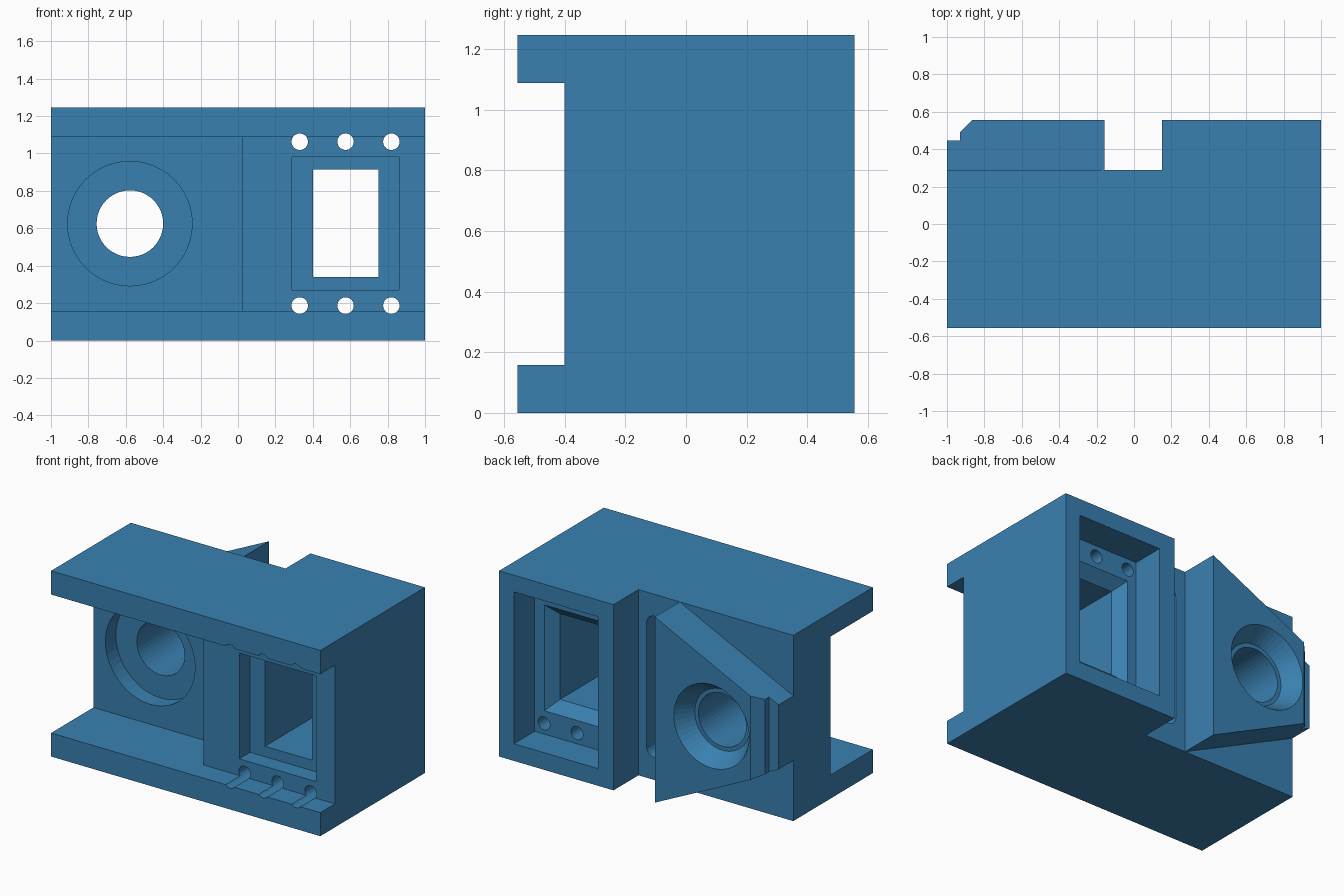
import bpy, bmesh, math

if "Cube" in bpy.data.objects:
    bpy.data.objects.remove(bpy.data.objects["Cube"])

H = 1.247            # overall height
MID = 0.625          # height of the symmetry plane


def finish(bm, name):
    bmesh.ops.recalc_face_normals(bm, faces=bm.faces)
    mesh = bpy.data.meshes.new(name)
    bm.to_mesh(mesh)
    bm.free()
    obj = bpy.data.objects.new(name, mesh)
    bpy.context.collection.objects.link(obj)
    return obj


def loft(name, low, high):
    """Closed solid between two matching rings of points."""
    bm = bmesh.new()
    a = [bm.verts.new(p) for p in low]
    b = [bm.verts.new(p) for p in high]
    n = len(a)
    bm.faces.new(a)
    bm.faces.new(b)
    for i in range(n):
        j = (i + 1) % n
        bm.faces.new((a[i], a[j], b[j], b[i]))
    return finish(bm, name)


def box(name, x0, x1, y0, y1, z0, z1, grow=0.0):
    """Box along y; grow widens the y1 end into a funnel."""
    def ring(y, g):
        return [(x0 - g, y, z0 - g), (x1 + g, y, z0 - g),
                (x1 + g, y, z1 + g), (x0 - g, y, z1 + g)]
    return loft(name, ring(y0, 0), ring(y1, grow))


def round_y(name, x, z, y0, y1, r0, r1=None, sides=48):
    """Cylinder or cone along y, radius r0 at y0 and r1 at y1."""
    r1 = r0 if r1 is None else r1

    def ring(y, r):
        return [(x + r * math.cos(t), y, z + r * math.sin(t))
                for t in (2 * math.pi * i / sides for i in range(sides))]
    return loft(name, ring(y0, r0), ring(y1, r1))


def combine(obj, tool, operation='DIFFERENCE'):
    mod = obj.modifiers.new(operation.lower(), 'BOOLEAN')
    mod.operation = operation
    mod.solver = 'EXACT'
    mod.object = tool
    bpy.context.view_layer.objects.active = obj
    bpy.ops.object.modifier_apply(modifier=mod.name)
    bpy.data.objects.remove(tool)


# Main block with a stepped back
plan = [(-1, -.555), (1, -.555), (1, .555), (.15, .555), (.15, .29), (-1, .29)]
body = loft("bracket_block", [(x, y, 0) for x, y in plan], [(x, y, H) for x, y in plan])

# Tapered boss on the back, full height inside and narrow at the outer end
boss_plan = [(-1, .15), (-.157, .15), (-.157, .555), (-.867, .555), (-.93, .49), (-.93, .447), (-1, .447)]
taper = lambda x: (H / 2) - 0.482 * (-.157 - x)
boss = loft("boss", [(x, y, H / 2 - taper(x)) for x, y in boss_plan],
            [(x, y, H / 2 + taper(x)) for x, y in boss_plan])
combine(body, boss, 'UNION')

# Front channel, deeper on the left
combine(body, box("channel", -1.1, 1.1, -.7, -.4, .158, 1.088))
combine(body, box("deep_channel", -1.1, .022, -.7, -.106, .158, 1.088))

# Round bore with front counterbore and conical back seat
combine(body, round_y("counterbore", -.578, MID, -.3, .005, .333))
combine(body, round_y("bore", -.578, MID, -.3, .7, .178))
combine(body, round_y("back_seat", -.578, MID, .44, .67, .205, .355))

# Rectangular window: front recess, opening, funnel and back pocket
combine(body, box("front_recess", .29, .86, -.5, -.285, .27, .98))
combine(body, box("opening", .40, .75, -.5, .5, .34, .915))
combine(body, box("funnel", .40, .75, .265, .335, .34, .915, .068))
combine(body, box("back_pocket", .265, .89, .335, .7, .115, 1.135))

# Screw holes above and below the window
for x in (.33, .575, .82):
    for z in (.187, 1.063):
        combine(body, round_y("screw_hole", x, z, -.7, .45, .044, sides=32))

# Vertical relief slot with rounded corners beside the step
slot = box("relief_slot", -.085, .09, .19, .4, .15, 1.10)
bev = slot.modifiers.new("round", 'BEVEL')
bev.width, bev.segments, bev.limit_method = .06, 5, 'WEIGHT'
weights = slot.data.attributes.new("bevel_weight_edge", 'FLOAT', 'EDGE')
for e in slot.data.edges:
    a, b = (slot.data.vertices[i].co for i in e.vertices)
    weights.data[e.index].value = 1.0 if abs(a.y - b.y) > .1 else 0.0
combine(body, slot)

# Flat-shaded blue finish
blue = bpy.data.materials.new("blue")
blue.diffuse_color = (.042, .216, .434, 1)
blue.use_nodes = True
blue.node_tree.nodes["Principled BSDF"].inputs["Base Color"].default_value = blue.diffuse_color
body.data.materials.clear()
body.data.materials.append(blue)
for p in body.data.polygons:
    p.material_index = 0
    p.use_smooth = False
